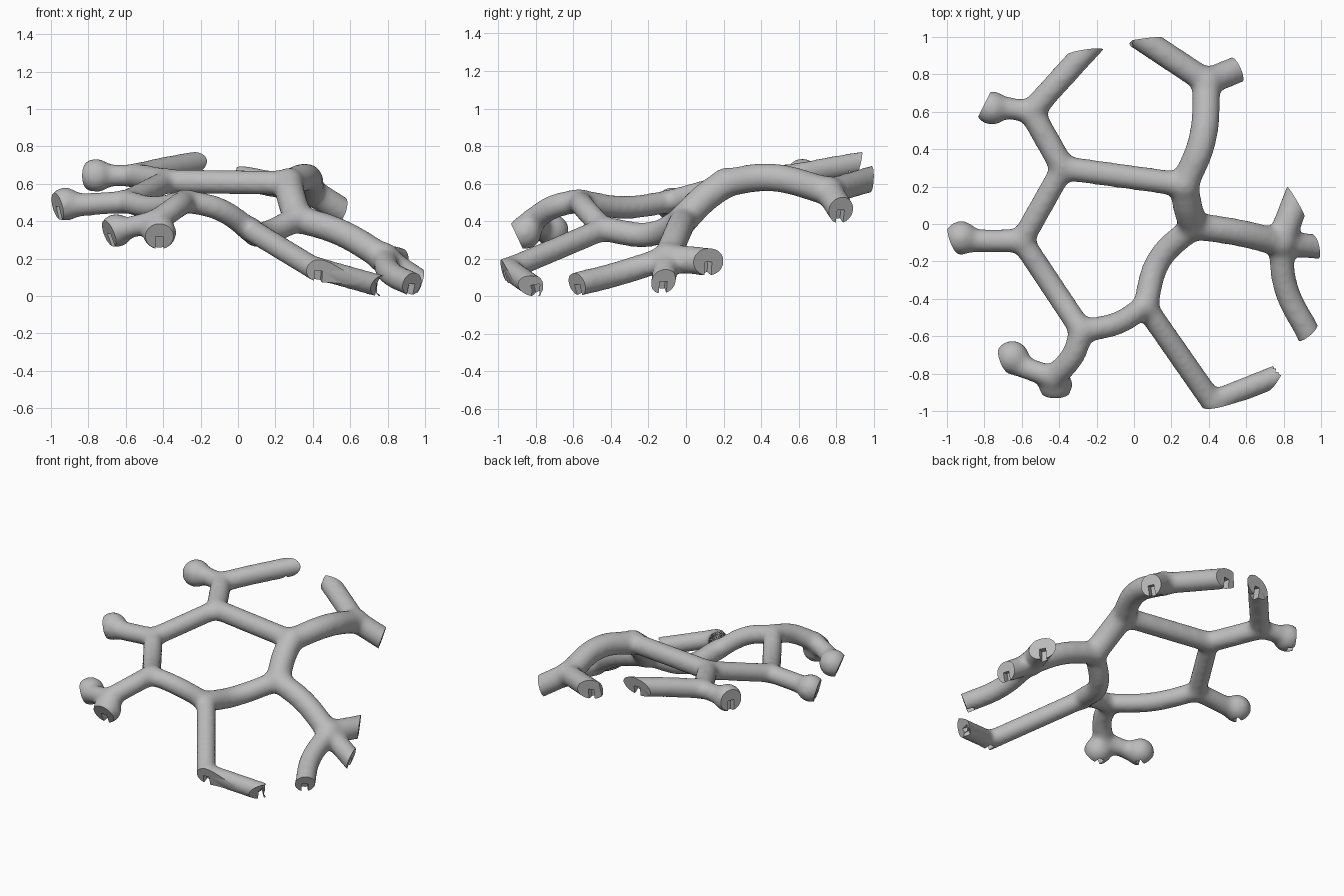
import bpy, bmesh, math
from mathutils import Vector, Matrix

cube = bpy.data.objects.get("Cube")
if cube:
    bpy.data.objects.remove(cube)
scene = bpy.context.scene

PAD = 0.011   # makes up for the shrinkage of the smoothing

# joints of the branching frame
A, B, C = (-.38, .30, .62), (-.60, -.09, .51), (-.28, -.57, .515)
D, E, F = (.06, -.44, .365), (.32, -.01, .42), (.27, .21, .61)
G, H, I = (.39, .76, .565), (-.55, .60, .65), (-.43, -.82, .41)
J, K = (.42, -.95, .155), (.78, -.10, .21)
joints = [(A, .062), (B, .06), (C, .06), (D, .062), (E, .075), (F, .075),
          (G, .075), (H, .062), (I, .058), (J, .055), (K, .078)]

# tubes between joints: path, radius
links = [
    ([A, B], .053), ([B, (-.44, -.33, .48), C], .053),
    ([C, (-.1, -.535, .47), D], .053),
    ([D, (.13, -.2, .335), E], .058),
    ([E, (.285, .1, .53), F], .07),
    ([F, A], .056),
    ([F, (.365, .45, .64), G], .066),
    ([A, H], .058),
    ([C, (-.325, -.7, .485), I], .055),
    ([E, (.55, -.045, .345), K], .064),
]

# open arms: path, radius, outward direction of the cut end, rounded end or not
arms = [
    ([H, (-.80, .64, .65)], .05, (-.9, .45, 0), True),
    ([H, (-.42, .745, .68), (-.26, .92, .71)], .056, (-.1, .95, -.2), False),
    ([B, (-.965, -.09, .485)], .052, (-.9, -.35, -.25), True),
    ([I, (-.55, -.78, .38), (-.69, -.73, .34)], .05, (-.85, -.35, -.35), True),
    ([I, (-.42, -.90, .325)], .055, (0, -.85, -.4), True),
    ([D, (.43, -.97, .14)], .053, (.15, -.95, -.25), False),
    ([J, (.76, -.815, .06)], .052, (.8, -.5, -.35), False),
    ([K, (.865, .12, .19)], .066, (.85, .5, -.1), False),
    ([K, (.97, -.12, .085)], .058, (.93, .25, -.3), False),
    ([K, (.815, -.35, .13), (.93, -.58, .07)], .057, (.6, -.7, -.3), False),
    ([G, (.55, .825, .465)], .064, (.88, .4, -.3), False),
    ([G, (.05, .985, .63)], .06, (-.15, .98, -.1), False),
]


def bake(obj):
    """Return the object's evaluated shape as a plain mesh."""
    deps = bpy.context.evaluated_depsgraph_get()
    return bpy.data.meshes.new_from_object(obj.evaluated_get(deps))


def add_object(name, data):
    obj = bpy.data.objects.new(name, data)
    scene.collection.objects.link(obj)
    return obj


# smooth tube curves
curve = bpy.data.curves.new("tubes", "CURVE")
curve.dimensions = "3D"
curve.bevel_depth = 1.0
curve.bevel_resolution = 6
curve.use_fill_caps = True


def add_tube(points, radius):
    spline = curve.splines.new("BEZIER")
    spline.bezier_points.add(len(points) - 1)
    for bp, p in zip(spline.bezier_points, points):
        bp.co = p
        bp.radius = radius + PAD
        bp.handle_left_type = bp.handle_right_type = "AUTO"


for path, radius in links:
    add_tube(path, radius)
for path, radius, normal, ball in arms:
    pts = [Vector(p) for p in path]
    step = (pts[-1] - pts[-2]).normalized()
    if ball:
        pts[-1] -= step * .03      # rounded ends finish inside their ball
    else:
        pts.append(pts[-1] + step * .1)
    add_tube(pts, radius)

tubes = add_object("tubes", curve)
mesh = bake(tubes)
bpy.data.objects.remove(tubes)

# balls at joints and rounded ends
bm = bmesh.new()
bm.from_mesh(mesh)


def add_ball(centre, radius):
    bmesh.ops.create_icosphere(bm, subdivisions=3, radius=radius + PAD * .8,
                               matrix=Matrix.Translation(centre))


for centre, radius in joints:
    add_ball(centre, radius)
for path, radius, normal, ball in arms:
    if ball:
        add_ball(Vector(path[-1]) - Vector(normal).normalized() * .045, .085)
bm.to_mesh(mesh)
bm.free()

# fuse the tubes and soften the joints
frame_obj = add_object("branching_frame", mesh)
remesh = frame_obj.modifiers.new("fuse", "REMESH")
remesh.mode = "VOXEL"
remesh.voxel_size = .015
soften = frame_obj.modifiers.new("soften", "SMOOTH")
soften.factor = .5
soften.iterations = 24
fused = bake(frame_obj)
frame_obj.modifiers.clear()

# trim each arm flat and lay out a block for the slot in its end
bm = bmesh.new()
bm.from_mesh(fused)
slot_bm = bmesh.new()
for path, radius, normal, ball in arms:
    end = Vector(path[-1])
    n = Vector(normal).normalized()
    faces = [f for f in bm.faces if (f.calc_center_median() - end).length < .25]
    edges = {e for f in faces for e in f.edges}
    verts = {v for f in faces for v in f.verts}
    bmesh.ops.bisect_plane(bm, geom=[*verts, *edges, *faces], plane_co=end,
                           plane_no=n, clear_outer=True)
    rim = [e for e in bm.edges if e.is_boundary]
    bmesh.ops.holes_fill(bm, edges=rim, sides=0)

    up = Vector((0, 0, 1))
    up = (up - n * up.dot(n)).normalized()
    turn = Matrix((up.cross(n), up, n)).transposed().to_4x4()
    place = Matrix.Translation(end) @ turn @ Matrix.Translation((0, -.075, -.01))
    bmesh.ops.create_cube(slot_bm, size=1,
                          matrix=place @ Matrix.Diagonal((.042, .15, .07, 1)))
bm.to_mesh(fused)
bm.free()
frame_obj.data = fused
slot_mesh = bpy.data.meshes.new("slot_cutters")
slot_bm.to_mesh(slot_mesh)
slot_bm.free()
cutter = add_object("slot_cutters", slot_mesh)
cutter.hide_render = True

# cut the slots
slots = frame_obj.modifiers.new("slots", "BOOLEAN")
slots.operation = "DIFFERENCE"
slots.solver = "MANIFOLD"
slots.object = cutter
final = bake(frame_obj)
frame_obj.modifiers.clear()
frame_obj.data = final
bpy.data.objects.remove(cutter)

# stand on the ground and shade
final.transform(Matrix.Translation((0, 0, -min(v.co.z for v in final.vertices))))
final.shade_smooth()
final.set_sharp_from_angle(angle=math.radians(35))

# material
grey = bpy.data.materials.new("plain_grey")
grey.use_nodes = True
colour = (.5, .5, .5, 1)
grey.diffuse_color = colour
grey.node_tree.nodes["Principled BSDF"].inputs["Base Color"].default_value = colour
final.materials.clear()
final.materials.append(grey)
